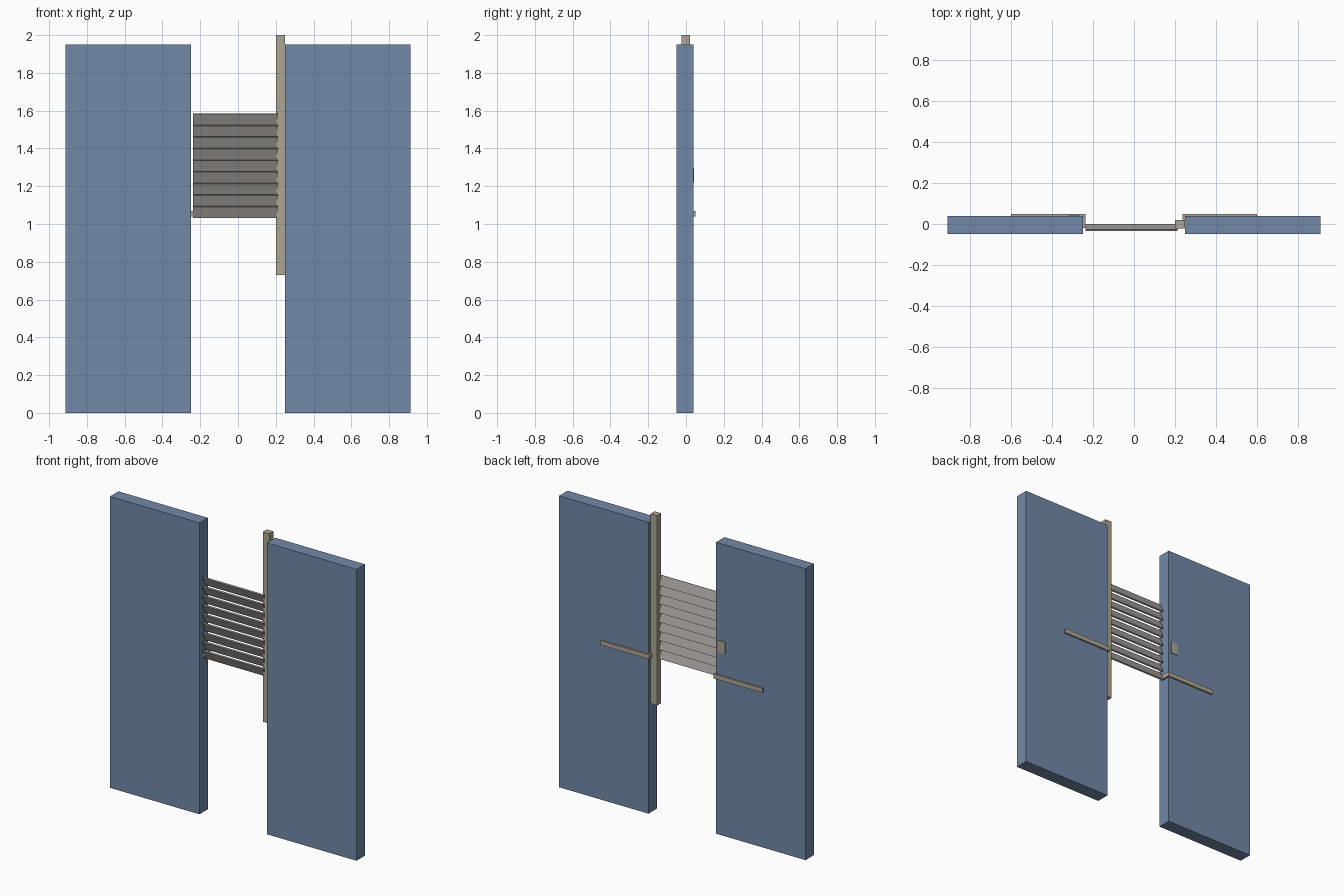
import bpy, bmesh, math
from mathutils import Matrix

if "Cube" in bpy.data.objects:
    bpy.data.objects.remove(bpy.data.objects["Cube"])


def material(name, rgb):
    m = bpy.data.materials.new(name)
    m.diffuse_color = (*rgb, 1)
    m.use_nodes = True
    m.node_tree.nodes["Principled BSDF"].inputs["Base Color"].default_value = m.diffuse_color
    return m


BLUE = material("blue_panel", (0.17, 0.25, 0.39))
BEIGE = material("beige_metal", (0.42, 0.38, 0.30))
GREY = material("warm_grey", (0.37, 0.34, 0.32))


def finish(bm, name, mat):
    bmesh.ops.recalc_face_normals(bm, faces=bm.faces)
    mesh = bpy.data.meshes.new(name)
    bm.to_mesh(mesh)
    bm.free()
    mesh.materials.append(mat)
    obj = bpy.data.objects.new(name, mesh)
    bpy.context.collection.objects.link(obj)
    return obj


def box(name, x, y, z, mat):
    bm = bmesh.new()
    size = [b - a for a, b in (x, y, z)]
    centre = [(a + b) / 2 for a, b in (x, y, z)]
    bmesh.ops.create_cube(bm, size=1, matrix=Matrix.Translation(centre) @ Matrix.Diagonal((*size, 1)))
    return finish(bm, name, mat)


def extruded(name, outline, z0, z1, mat):
    bm = bmesh.new()
    face = bm.faces.new([bm.verts.new((x, y, z0)) for x, y in outline])
    geom = bmesh.ops.extrude_face_region(bm, geom=[face])["geom"]
    verts = [g for g in geom if isinstance(g, bmesh.types.BMVert)]
    bmesh.ops.translate(bm, verts=verts, vec=(0, 0, z1 - z0))
    return finish(bm, name, mat)


# Tall side panels
for side, s in (("left", -1), ("right", 1)):
    box(side + "_panel", sorted((s * 0.25, s * 0.912)), (-0.05, 0.039), (0, 1.95), BLUE)

# Upright post against the right panel
box("post", (0.20, 0.249), (-0.023, 0.02), (0.73, 2.0), BEIGE)

# Cranked bracket arms running behind the panels
for side, s, front in (("left", -1, -0.02), ("right", 1, 0.018)):
    outline = [(0.238, front), (0.25, front), (0.25, 0.039),
               (0.60, 0.039), (0.60, 0.05), (0.238, 0.05)]
    extruded(side + "_arm", [(s * x, y) for x, y in outline], 1.04, 1.07, BEIGE)

# Small plate on the back of the left panel
box("latch_plate", (-0.318, -0.268), (0.036, 0.043), (1.22, 1.30), BEIGE)

# Louvre slats, upper edges leaning forward
for i in range(9):
    slat = box(f"slat_{i + 1}", (-0.225, 0.225), (-0.005, 0.005), (-0.0325, 0.0325), GREY)
    slat.location = (-0.013, -0.0175, 1.0625 + i * 0.0614)
    slat.rotation_euler.x = math.radians(24)
